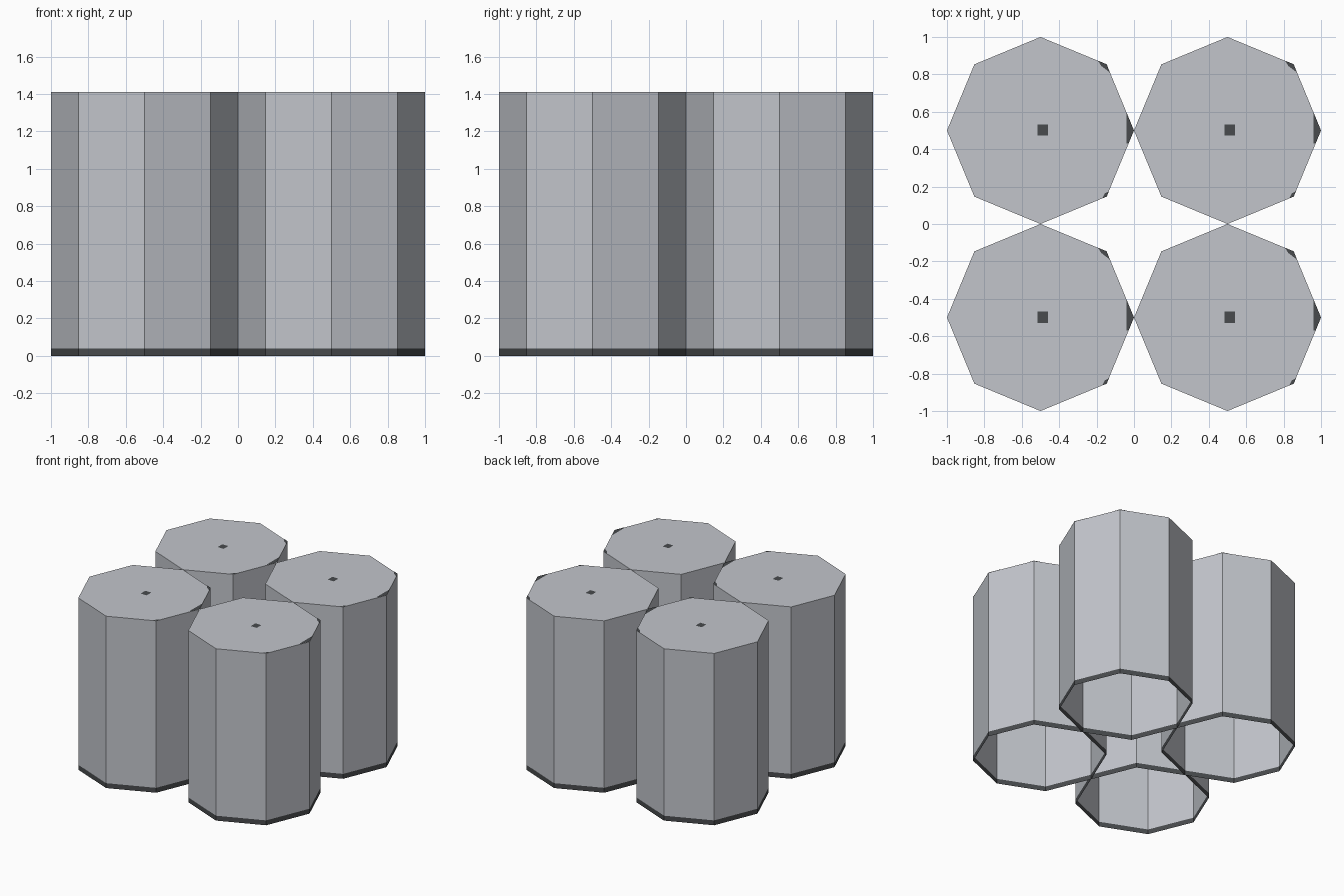
import bpy, bmesh, math

if "Cube" in bpy.data.objects:
    bpy.data.objects.remove(bpy.data.objects["Cube"])

H, BAND, R = 1.412, 0.04, 0.5


def material(name, rgb):
    m = bpy.data.materials.new(name)
    m.diffuse_color = (*rgb, 1)
    m.use_nodes = True
    m.node_tree.nodes["Principled BSDF"].inputs["Base Color"].default_value = m.diffuse_color
    return m


grey = material("light grey", (0.54, 0.56, 0.60))
dark = material("dark grey", (0.065, 0.07, 0.075))


def make_object(name, bm, mats, loc):
    me = bpy.data.meshes.new(name)
    bm.to_mesh(me)
    bm.free()
    for m in mats:
        me.materials.append(m)
    ob = bpy.data.objects.new(name, me)
    ob.location = loc
    bpy.context.collection.objects.link(ob)


# Octagonal shell: closed top, open bottom, dark band at the foot
def column(name, loc):
    bm = bmesh.new()
    rings = [[bm.verts.new((R * math.cos(i * math.pi / 4), R * math.sin(i * math.pi / 4), z))
              for i in range(8)] for z in (0, BAND, H)]
    for k in range(2):
        for i in range(8):
            j = (i + 1) % 8
            f = bm.faces.new((rings[k][i], rings[k][j], rings[k + 1][j], rings[k + 1][i]))
            f.material_index = 1 if k == 0 else 0
    bm.faces.new(rings[2])
    make_object(name, bm, [grey, dark], loc)


# Dark marks on the top: centre spot and chips at the right-hand corners
MARKS = [
    [(-0.015, -0.028), (0.04, -0.028), (0.04, 0.032), (-0.015, 0.032)],
    [(0.46, -0.07), (0.471, -0.07), (0.5, 0), (0.461, 0.094)],
    [(0.371, 0.31), (0.354, 0.354), (0.308, 0.373), (0.325, 0.345)],
    [(0.33, -0.363), (0.354, -0.354), (0.366, -0.325), (0.345, -0.335)],
]


def top_marks(name, loc):
    bm = bmesh.new()
    for pts in MARKS:
        f = bm.faces.new([bm.verts.new((x, y, H + 0.0015)) for x, y in pts])
        f.normal_update()
        if f.normal.z < 0:
            f.normal_flip()
    make_object(name, bm, [dark], loc)


# Two by two arrangement
for sy, yn in ((-0.5, "front"), (0.5, "back")):
    for sx, xn in ((-0.5, "left"), (0.5, "right")):
        column(f"{yn}_{xn}_column", (sx, sy, 0))
        top_marks(f"{yn}_{xn}_top_marks", (sx, sy, 0))
